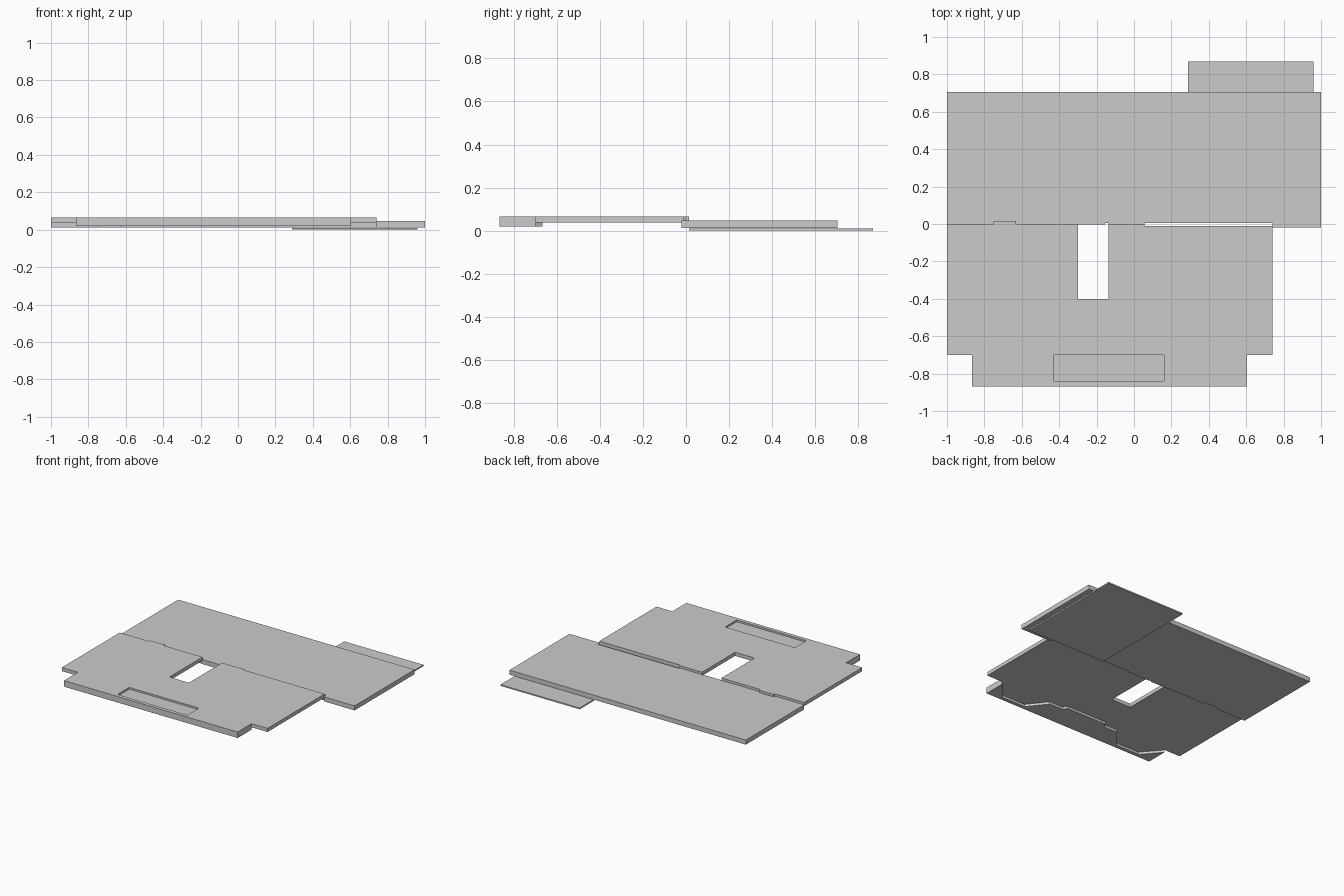
import bpy, bmesh

if "Cube" in bpy.data.objects:
    bpy.data.objects.remove(bpy.data.objects["Cube"])

MID = -0.13  # symmetry axis of the front board


def prism(name, outline, z0, z1):
    """Extrude a flat outline between two heights."""
    bm = bmesh.new()
    face = bm.faces.new([bm.verts.new((x, y, z0)) for x, y in outline])
    up = bmesh.ops.extrude_face_region(bm, geom=[face])
    verts = [g for g in up["geom"] if isinstance(g, bmesh.types.BMVert)]
    bmesh.ops.translate(bm, verts=verts, vec=(0, 0, z1 - z0))
    bmesh.ops.recalc_face_normals(bm, faces=bm.faces)
    mesh = bpy.data.meshes.new(name)
    bm.to_mesh(mesh)
    bm.free()
    obj = bpy.data.objects.new(name, mesh)
    bpy.context.collection.objects.link(obj)
    return obj


def rect(x0, x1, y0, y1):
    return [(x0, y0), (x1, y0), (x1, y1), (x0, y1)]


def combine(target, tool, operation):
    """Apply a boolean and remove the tool object."""
    mod = target.modifiers.new(operation.lower(), "BOOLEAN")
    mod.operation, mod.object, mod.solver = operation, tool, "EXACT"
    tool.hide_render = True
    bpy.context.view_layer.objects.active = target
    bpy.ops.object.modifier_apply(modifier=mod.name)
    bpy.data.objects.remove(tool)


# Thin plate under the rear board
prism("base_plate", rect(0.29, 0.96, 0.015, 0.87), 0.0, 0.01)

# Rear board, its front edge following the back edge of the front board
left_tab = [(-0.63, 0.0), (-0.63, 0.015), (-0.75, 0.015), (-0.75, 0.0), (-1, 0.0)]
prism("rear_board", [
    (-1, 0.705), (1, 0.705), (1, -0.02), (0.74, -0.02), (0.74, 0.006),
    (0.055, 0.006), (0.055, 0.0), (-0.135, 0.0), (-0.135, 0.005),
    (-0.155, 0.005), (-0.155, -0.003), (-0.30, -0.003), (-0.30, 0.0),
] + left_tab, 0.012, 0.047)

# Front board with slot and tab
board = prism("front_board", [
    (-1, -0.70), (-0.865, -0.70), (-0.865, -0.868), (0.605, -0.868),
    (0.605, -0.70), (0.74, -0.70), (0.74, -0.01), (0.055, -0.01),
    (0.055, 0.0), (-0.135, 0.0), (-0.135, -0.40), (-0.30, -0.40),
    (-0.30, 0.0),
] + left_tab, 0.037, 0.065)

# Stepped thick rim below the front edge, mirrored about the board axis
half = [(0.735, -0.868), (0.735, -0.70), (0.615, -0.84), (0.415, -0.84),
        (0.305, -0.70), (0.19, -0.70), (0.17, -0.667)]
rim = prism("front_rim",
            [(MID + x, y) for x, y in half] +
            [(MID - x, y) for x, y in reversed(half)], 0.019, 0.037)
combine(board, rim, "UNION")

# Shallow rectangular pocket in the top
combine(board, prism("pocket", rect(-0.43, 0.16, -0.84, -0.70), 0.052, 0.09),
        "DIFFERENCE")
